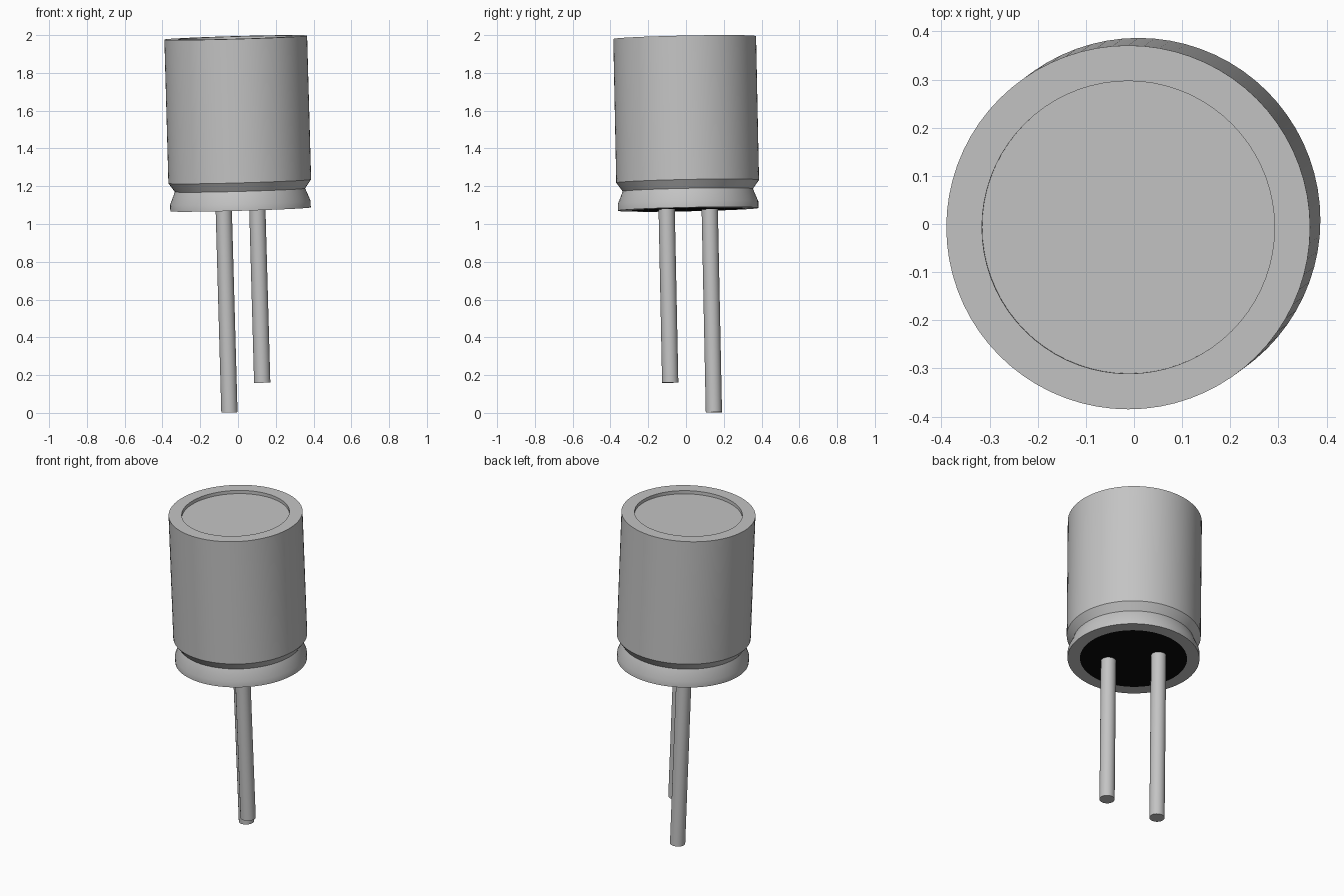
import bpy, bmesh, math
from mathutils import Vector, Matrix

old = bpy.data.objects.get("Cube")
if old:
    bpy.data.objects.remove(old, do_unlink=True)


def material(name, color, roughness):
    m = bpy.data.materials.new(name)
    m.use_nodes = True
    m.diffuse_color = color
    bsdf = m.node_tree.nodes["Principled BSDF"]
    bsdf.inputs["Base Color"].default_value = color
    bsdf.inputs["Roughness"].default_value = roughness
    return m


metal = material("light grey metal", (0.55, 0.55, 0.55, 1), 0.5)
rubber = material("black rubber", (0.003, 0.003, 0.003, 1), 0.8)

# The whole part leans slightly; local origin is the centre of the can's top rim
axis = Vector((-0.028, -0.0205, 1))
lean = Matrix.Translation((-0.012, -0.007, 1.987)) @ \
    Vector((0, 0, 1)).rotation_difference(axis).to_matrix().to_4x4()


def lathe(name, profile, mat, segments, offset=(0, 0)):
    """Spin (radius, height) points round the leaning axis."""
    bm = bmesh.new()
    verts = [bm.verts.new((r, 0, z)) for r, z in profile]
    edges = [bm.edges.new(pair) for pair in zip(verts, verts[1:])]
    bmesh.ops.spin(bm, geom=verts + edges, cent=(0, 0, 0), axis=(0, 0, 1),
                   angle=math.tau, steps=segments, use_merge=True)
    bmesh.ops.remove_doubles(bm, verts=bm.verts, dist=1e-5)
    bmesh.ops.recalc_face_normals(bm, faces=bm.faces)
    mesh = bpy.data.meshes.new(name)
    bm.to_mesh(mesh)
    bm.free()
    mesh.materials.append(mat)
    obj = bpy.data.objects.new(name, mesh)
    bpy.context.collection.objects.link(obj)
    obj.matrix_world = lean @ Matrix.Translation((*offset, 0))
    bpy.ops.object.select_all(action="DESELECT")
    obj.select_set(True)
    bpy.context.view_layer.objects.active = obj
    bpy.ops.object.shade_smooth_by_angle(angle=math.radians(30))
    return obj


# Can: bottom ring, crimped groove, straight wall, recessed lid
base = -0.91
lathe("can", [(0.302, base + 0.03), (0.302, base), (0.372, base),
              (0.372, -0.875), (0.345, -0.808), (0.378, -0.762),
              (0.378, 0), (0.304, 0), (0.304, -0.02), (0, -0.02)], metal, 72)

# Rubber seal filling the open bottom
lathe("bottom_seal", [(0, base), (0.302, base), (0.302, base + 0.03),
                      (0, base + 0.03)], rubber, 72)

# Two wire leads, one longer than the other
for name, side, end in (("long_lead", -1, -1.9855), ("short_lead", 1, -1.828)):
    lathe(name, [(0, end), (0.043, end), (0.043, base + 0.02), (0, base + 0.02)],
          metal, 32, (side * 0.089, side * -0.114))
